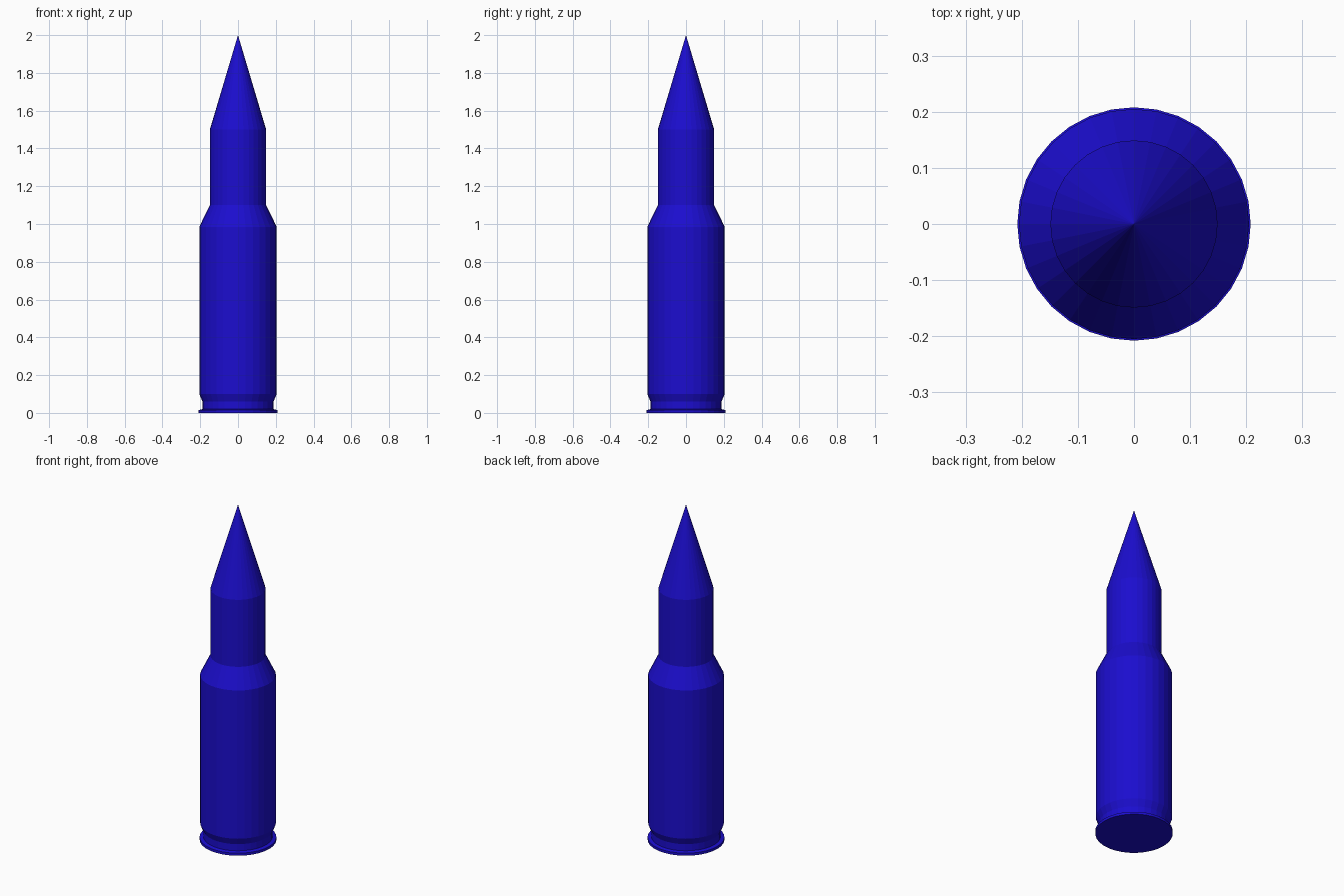
import bpy, bmesh, math

if "Cube" in bpy.data.objects:
    bpy.data.objects.remove(bpy.data.objects["Cube"])

SIDES = 32

blue = bpy.data.materials.new("blue")
blue.diffuse_color = (0.011, 0.004, 0.62, 1)
blue.use_nodes = True
blue.node_tree.nodes["Principled BSDF"].inputs["Base Color"].default_value = blue.diffuse_color


def lathe(name, profile):
    """Spin a (radius, z) profile round the z axis."""
    bm = bmesh.new()
    verts = [bm.verts.new((r, 0, z)) for r, z in profile]
    edges = [bm.edges.new(pair) for pair in zip(verts, verts[1:])]
    bmesh.ops.spin(bm, geom=verts + edges, cent=(0, 0, 0), axis=(0, 0, 1),
                   angle=math.tau, steps=SIDES)
    bmesh.ops.remove_doubles(bm, verts=bm.verts, dist=1e-4)
    bmesh.ops.recalc_face_normals(bm, faces=bm.faces)
    # Open shells: make sure the faces point away from the axis
    if sum(f.normal.xy.dot(f.calc_center_median().xy) for f in bm.faces) < 0:
        bmesh.ops.reverse_faces(bm, faces=bm.faces)
    mesh = bpy.data.meshes.new(name)
    bm.to_mesh(mesh)
    bm.free()
    mesh.materials.append(blue)
    obj = bpy.data.objects.new(name, mesh)
    bpy.context.collection.objects.link(obj)
    return obj


# Case: flat base, rim, extractor groove, body, shoulder and neck
lathe("case", [(0, 0), (0.208, 0), (0.208, 0.015), (0.188, 0.02), (0.188, 0.06),
               (0.205, 0.10), (0.205, 0.985), (0.149, 1.10), (0.149, 1.50)])

# Pointed tip
lathe("tip", [(0.149, 1.50), (0, 2.0)])
